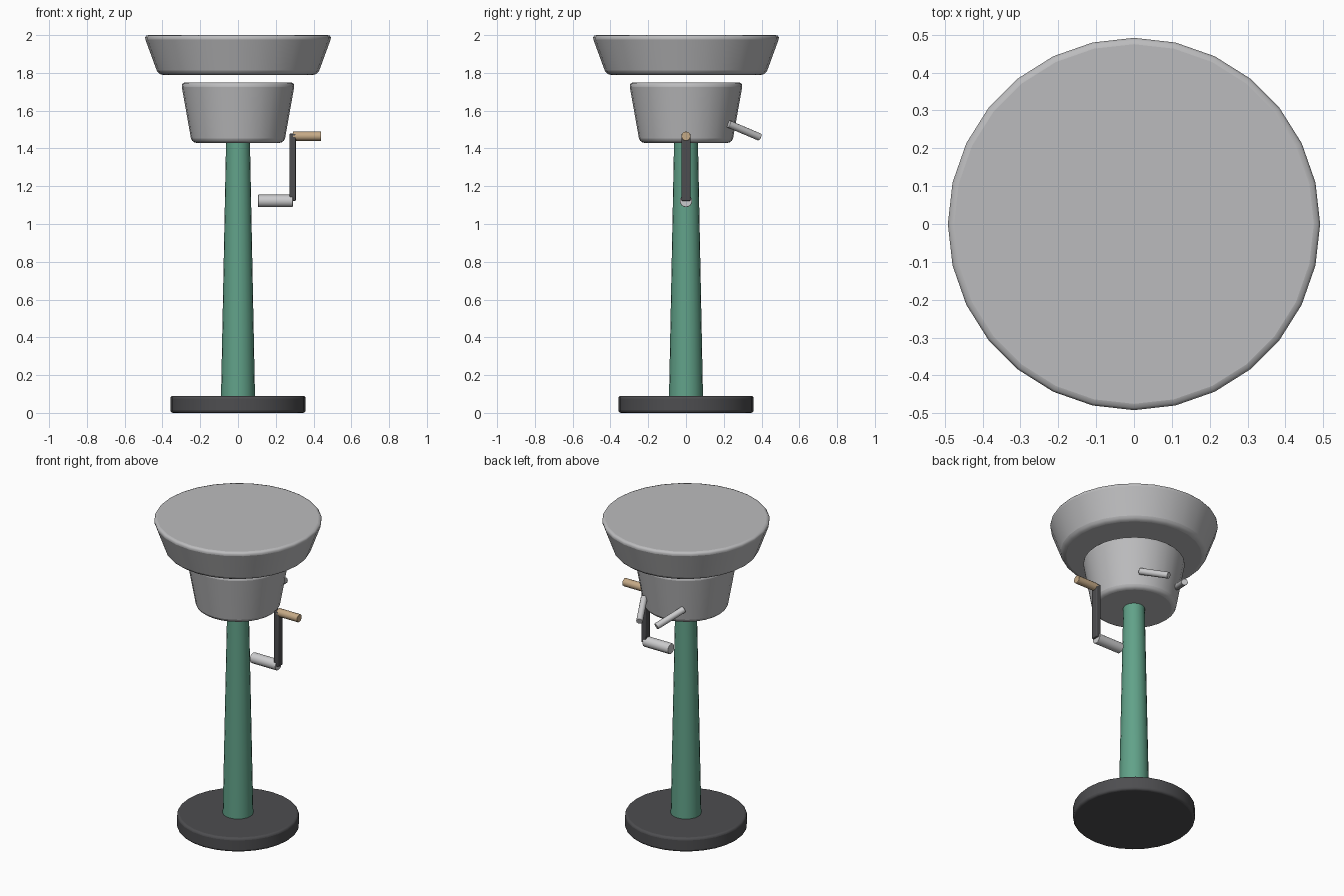
import bpy, math
from mathutils import Vector

cube = bpy.data.objects.get("Cube")
if cube:
    bpy.data.objects.remove(cube, do_unlink=True)


def material(name, rgb):
    m = bpy.data.materials.new(name)
    m.use_nodes = True
    m.diffuse_color = (*rgb, 1)
    m.node_tree.nodes["Principled BSDF"].inputs["Base Color"].default_value = (*rgb, 1)
    return m


STEEL = material("brushed_steel", (0.50, 0.50, 0.51))
CHROME = material("light_metal", (0.60, 0.60, 0.61))
GREEN = material("green_paint", (0.12, 0.36, 0.25))
DARK = material("dark_iron", (0.075, 0.075, 0.08))
WOOD = material("light_wood", (0.56, 0.40, 0.24))


def finish(name, mat, bevel):
    ob = bpy.context.object
    ob.name = ob.data.name = name
    ob.data.materials.append(mat)
    if bevel:
        bpy.ops.object.transform_apply(location=False, rotation=False, scale=True)
        mod = ob.modifiers.new("soft_edges", "BEVEL")
        mod.width, mod.segments = bevel, 3
        mod.limit_method, mod.angle_limit = "ANGLE", math.radians(40)
    bpy.ops.object.shade_smooth_by_angle(angle=math.radians(35))
    return ob


def tapered(name, start, end, r1, r2, sides, mat, bevel=0):
    """Capped cone or cylinder running from start to end."""
    a, b = Vector(start), Vector(end)
    bpy.ops.mesh.primitive_cone_add(vertices=sides, radius1=r1, radius2=r2,
                                    depth=(b - a).length, location=(a + b) / 2)
    ob = finish(name, mat, bevel)
    if abs((b - a).normalized().z) < 0.999:
        ob.rotation_euler = (b - a).to_track_quat("Z", "Y").to_euler()
    return ob


# Stand
tapered("base_disc", (0, 0, 0), (0, 0, 0.09), 0.358, 0.358, 28, DARK, 0.014)
tapered("column", (0, 0, 0.085), (0, 0, 1.45), 0.09, 0.063, 20, GREEN)

# Body and the wide pan floating above it
tapered("body", (0, 0, 1.43), (0, 0, 1.75), 0.245, 0.302, 28, STEEL, 0.024)
tapered("top_pan", (0, 0, 1.79), (0, 0, 2.0), 0.422, 0.499, 28, STEEL, 0.024)

# Twin spouts at the back, converging outwards
for side, label in ((1, "left"), (-1, "right")):
    tapered(f"{label}_spout", (side * 0.142, 0.225, 1.53),
            (side * 0.06, 0.39, 1.46), 0.02, 0.02, 12, CHROME, 0.003)

# Hand crank
tapered("crank_shaft", (0.106, 0, 1.122), (0.29, 0, 1.122), 0.033, 0.033, 14, CHROME, 0.003)
bpy.ops.mesh.primitive_cube_add(size=1, location=(0.289, 0, 1.3))
bpy.context.object.scale = (0.034, 0.048, 0.356)
finish("crank_arm", DARK, 0.005)
tapered("crank_handle", (0.29, 0, 1.465), (0.44, 0, 1.465), 0.025, 0.025, 12, WOOD, 0.003)
